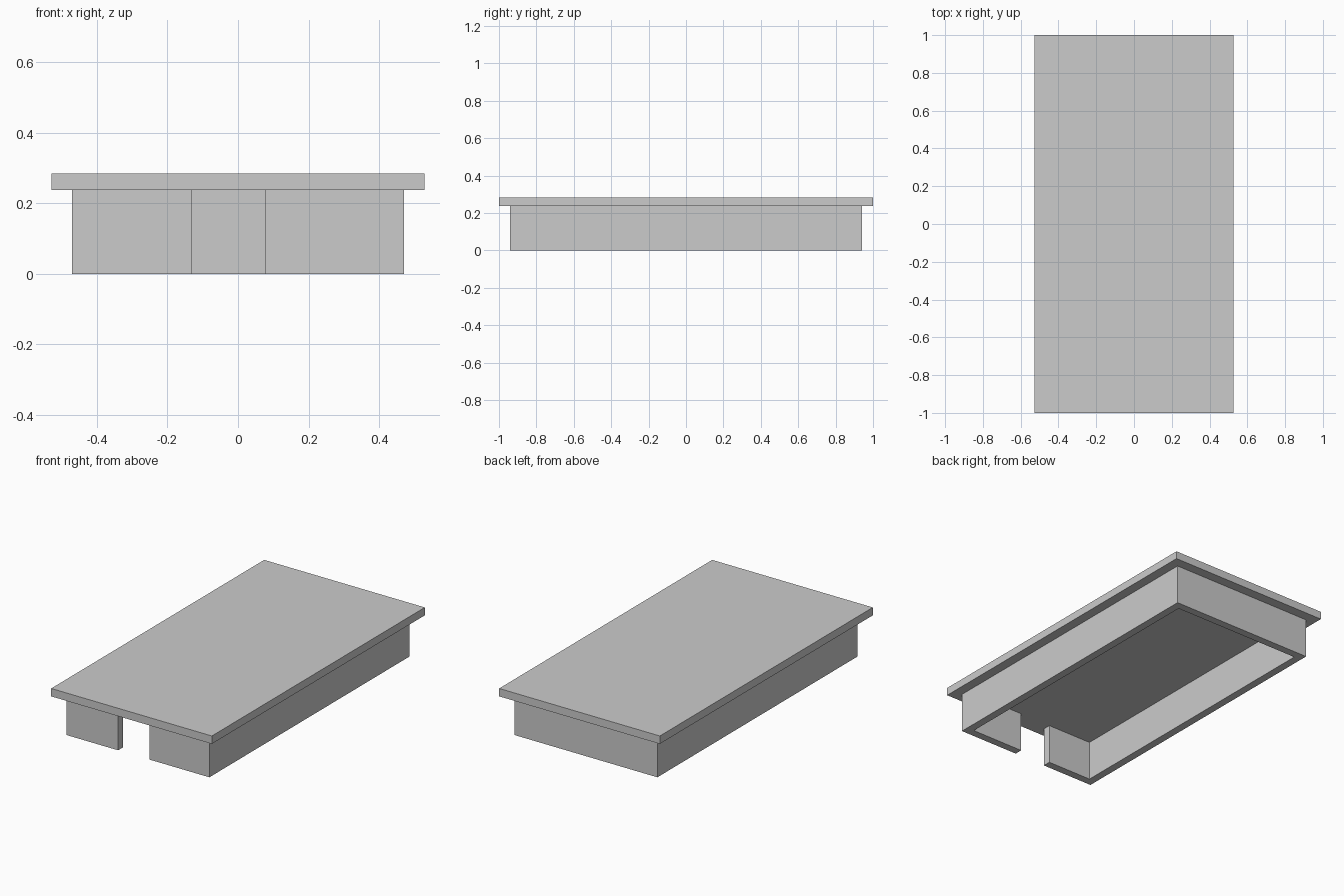
import bpy
import bmesh

default = bpy.data.objects.get("Cube")
if default:
    bpy.data.objects.remove(default, do_unlink=True)

# Single grey finish
grey = bpy.data.materials.new("plain_grey")
grey.use_nodes = True
colour = (0.6, 0.6, 0.6, 1)
grey.diffuse_color = colour
grey.node_tree.nodes["Principled BSDF"].inputs["Base Color"].default_value = colour

WALL_X, WALL_Y, WALL_H = 0.47, 0.94, 0.237
THICK = 0.047
ROOF_X, ROOF_Y, ROOF_TOP = 0.528, 1.0, 0.284
DOOR_LEFT, DOOR_RIGHT = 0.077, -0.13


def extruded(name, outline, z0, z1):
    """Prism from a flat outline, raised from z0 to z1."""
    bm = bmesh.new()
    base = bm.faces.new([bm.verts.new((x, y, z0)) for x, y in outline])
    top = bmesh.ops.extrude_face_region(bm, geom=[base], use_keep_orig=True)["geom"]
    for v in top:
        if isinstance(v, bmesh.types.BMVert):
            v.co.z = z1
    bmesh.ops.recalc_face_normals(bm, faces=bm.faces)
    mesh = bpy.data.meshes.new(name)
    bm.to_mesh(mesh)
    bm.free()
    mesh.materials.append(grey)
    obj = bpy.data.objects.new(name, mesh)
    bpy.context.collection.objects.link(obj)
    return obj


# Continuous wall around the plan, open at the front doorway
ix, iy = WALL_X - THICK, WALL_Y - THICK
outer = [(DOOR_LEFT, -WALL_Y), (WALL_X, -WALL_Y), (WALL_X, WALL_Y),
         (-WALL_X, WALL_Y), (-WALL_X, -WALL_Y), (DOOR_RIGHT, -WALL_Y)]
inner = [(DOOR_RIGHT, -iy), (-ix, -iy), (-ix, iy),
         (ix, iy), (ix, -iy), (DOOR_LEFT, -iy)]
extruded("walls", outer + inner, 0, WALL_H)

# Flat overhanging roof slab
slab = [(-ROOF_X, -ROOF_Y), (ROOF_X, -ROOF_Y), (ROOF_X, ROOF_Y), (-ROOF_X, ROOF_Y)]
extruded("roof", slab, WALL_H, ROOF_TOP)
